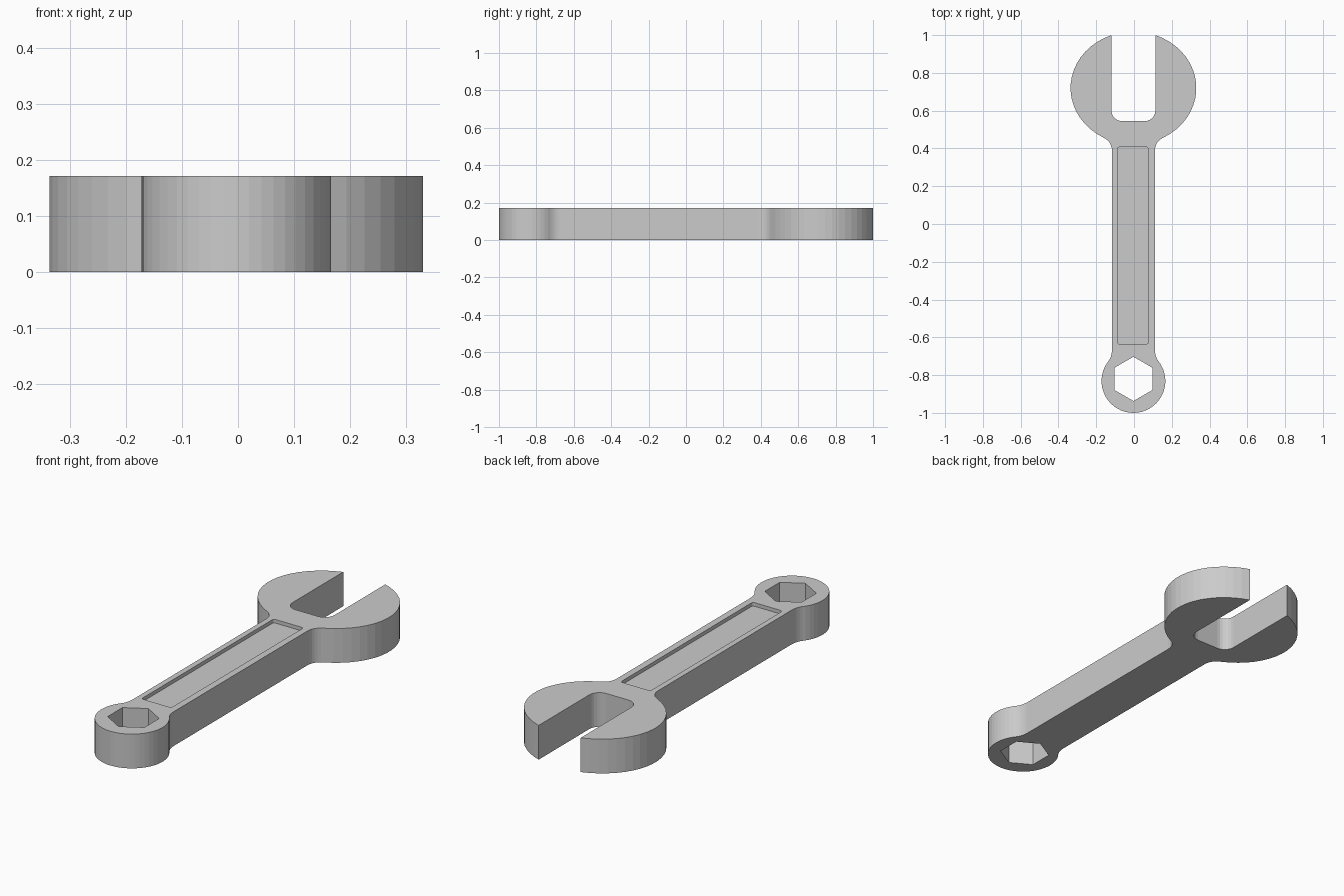
import bpy, bmesh
from math import cos, sin, radians, acos, degrees

if "Cube" in bpy.data.objects:
    bpy.data.objects.remove(bpy.data.objects["Cube"])

CX, H = -0.003, 0.171


def arc(cx, cy, rx, ry, a0, a1, n):
    return [(cx + rx * cos(radians(a0 + (a1 - a0) * i / n)),
             cy + ry * sin(radians(a0 + (a1 - a0) * i / n))) for i in range(n + 1)]


def fillet(p, c, q, n=6):
    # Interior points of a quadratic curve between p and q
    return [tuple((1 - t) ** 2 * p[k] + 2 * t * (1 - t) * c[k] + t * t * q[k] for k in (0, 1))
            for t in (i / n for i in range(n))]


def prism(name, pts, z0, z1):
    bm = bmesh.new()
    face = bm.faces.new([bm.verts.new((x + CX, y, z0)) for x, y in pts])
    ext = bmesh.ops.extrude_face_region(bm, geom=[face])
    top = [g for g in ext["geom"] if isinstance(g, bmesh.types.BMVert)]
    bmesh.ops.translate(bm, verts=top, vec=(0, 0, z1 - z0))
    bmesh.ops.recalc_face_normals(bm, faces=bm.faces)
    me = bpy.data.meshes.new(name)
    bm.to_mesh(me)
    bm.free()
    ob = bpy.data.objects.new(name, me)
    bpy.context.collection.objects.link(ob)
    return ob


def cut(target, cutter):
    cutter.hide_render = True
    mod = target.modifiers.new(cutter.name, 'BOOLEAN')
    mod.operation, mod.solver, mod.object = 'DIFFERENCE', 'EXACT', cutter
    bpy.context.view_layer.objects.active = target
    bpy.ops.object.modifier_apply(modifier=mod.name)
    bpy.data.objects.remove(cutter)


# Right half of the outline: jaw slot, open head, handle, ring end
slot, rx, ry, hy = 0.116, 0.333, 0.2985, 0.72
tip = degrees(acos(slot / rx))
head = arc(0, hy, rx, ry, tip, -61.2, 18)
ring = arc(0, -0.831, 0.169, 0.169, 34, -90, 16)
half = arc(0.061, 0.60, 0.055, 0.055, -90, 0, 6)
half += head
half += fillet(head[-1], (0.1135, 0.437), (0.1135, 0.385))[1:] + [(0.1135, 0.385)]
half += fillet((0.1135, -0.665), (0.1135, -0.706), ring[0])
half += ring[:-1]
outline = half + [(0, -1.0)] + [(-x, y) for x, y in reversed(half)]
wrench = prism("wrench_body", outline, 0, H)

# Hexagonal through hole
hexagon = arc(0, -0.82, 0.117, 0.117, 30, 330, 5)
cut(wrench, prism("hex_cutter", hexagon, -0.1, H + 0.1))

# Shallow rounded recess along the handle top
r, px, y0, y1 = 0.012, 0.0825, -0.635, 0.407
recess = []
for x, y, a in ((px - r, y1 - r, 0), (r - px, y1 - r, 90),
                (r - px, y0 + r, 180), (px - r, y0 + r, 270)):
    recess += arc(x - 0.003, y, r, r, a, a + 90, 4)
cut(wrench, prism("recess_cutter", recess, H - 0.018, H + 0.1))
